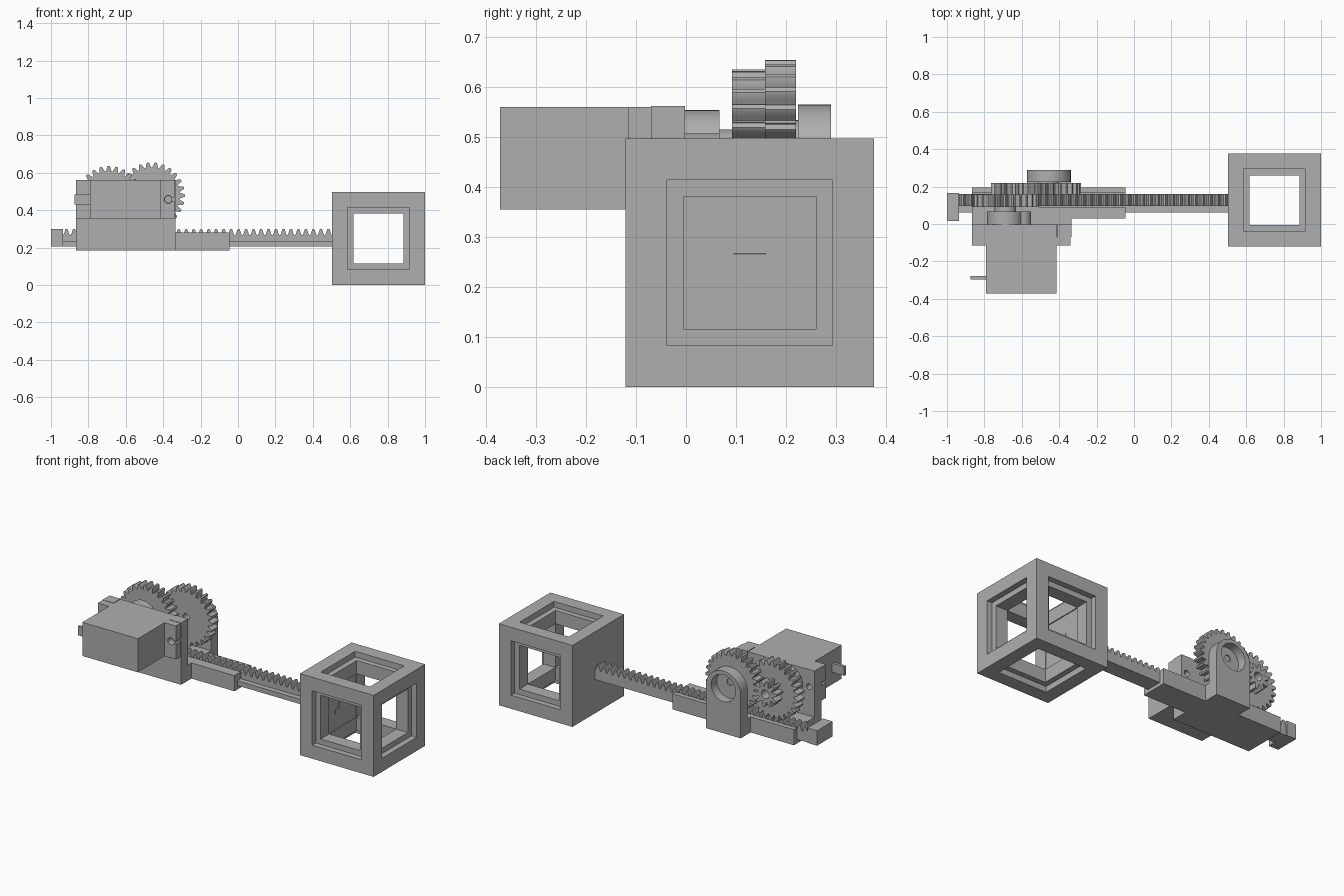
import bpy, bmesh, math

if "Cube" in bpy.data.objects:
    bpy.data.objects.remove(bpy.data.objects["Cube"], do_unlink=True)

grey = bpy.data.materials.new("plain grey")
grey.use_nodes = True
grey.diffuse_color = (0.43, 0.43, 0.43, 1)
grey.node_tree.nodes["Principled BSDF"].inputs["Base Color"].default_value = grey.diffuse_color


def finish(name, bm):
    bmesh.ops.recalc_face_normals(bm, faces=bm.faces)
    mesh = bpy.data.meshes.new(name)
    bm.to_mesh(mesh)
    bm.free()
    mesh.materials.append(grey)
    ob = bpy.data.objects.new(name, mesh)
    bpy.context.collection.objects.link(ob)
    return ob


def smooth(ob):
    bpy.ops.object.select_all(action='DESELECT')
    ob.select_set(True)
    bpy.context.view_layer.objects.active = ob
    bpy.ops.object.shade_smooth_by_angle(angle=math.radians(30))
    return ob


def box(name, x, y, z):
    bm = bmesh.new()
    bmesh.ops.create_cube(bm, size=1)
    for v in bm.verts:
        v.co = [r[0] if c < 0 else r[1] for c, r in zip(v.co, (x, y, z))]
    return finish(name, bm)


def extrude_y(name, points, y0, y1):
    """Solid from an outline in x and z, drawn out along y."""
    bm = bmesh.new()
    face = bm.faces.new([bm.verts.new((px, y0, pz)) for px, pz in points])
    new = bmesh.ops.extrude_face_region(bm, geom=[face])["geom"]
    bmesh.ops.translate(bm, vec=(0, y1 - y0, 0),
                        verts=[v for v in new if isinstance(v, bmesh.types.BMVert)])
    return finish(name, bm)


def circle(cx, cz, r, start=0, end=2 * math.pi, n=40):
    return [(cx + r * math.cos(start + (end - start) * i / n),
             cz + r * math.sin(start + (end - start) * i / n)) for i in range(n)]


def disc(name, cx, cz, r, y0, y1):
    return smooth(extrude_y(name, circle(cx, cz, r), y0, y1))


def cut(ob, cutters):
    for c in cutters:
        mod = ob.modifiers.new("cut", 'BOOLEAN')
        mod.operation = 'DIFFERENCE'
        mod.solver = 'EXACT'
        mod.object = c
    mesh = bpy.data.meshes.new_from_object(
        ob.evaluated_get(bpy.context.evaluated_depsgraph_get()))
    ob.modifiers.clear()
    ob.data = mesh
    for c in cutters:
        bpy.data.objects.remove(c, do_unlink=True)
    return ob


# Tooth outline: fraction of the pitch, fraction of the tooth height
TOOTH = [(0.0, 0), (0.16, 0), (0.28, 0.4), (0.40, 0.9), (0.46, 1),
         (0.70, 1), (0.76, 0.9), (0.88, 0.4)]


def gear(name, cx, cz, root, tip, bore, teeth, y0, y1, turn=0):
    bm = bmesh.new()
    rings = []
    for t in range(teeth):
        for f, h in TOOTH:
            a = 2 * math.pi * (t + f) / teeth + turn
            rings.append([bm.verts.new((cx + r * math.cos(a), y, cz + r * math.sin(a)))
                          for r, y in ((bore, y0), (root + (tip - root) * h, y0),
                                       (root + (tip - root) * h, y1), (bore, y1))])
    for a, b in zip(rings, rings[1:] + rings[:1]):
        for k in range(4):
            m = (k + 1) % 4
            bm.faces.new((a[k], a[m], b[m], b[k]))
    return smooth(finish(name, bm))


# Hollow cube with stepped windows on five sides; the side on the rack is closed
C = (0.7515, 0.1275, 0.2485)
H, WIN, STEP, DEPTH = 0.2485, 0.133, 0.166, 0.035
cage = box("open_cube", *[(c - H, c + H) for c in C])
cutters = []
for axis in range(3):
    span = [(c - WIN, c + WIN) for c in C]
    span[axis] = (C[axis] - (WIN + 0.006 if axis == 0 else 0.4), C[axis] + 0.4)
    cutters.append(box("window_cutter", *span))
    for side in (-1, 1):
        if axis == 0 and side < 0:
            continue
        span = [(c - STEP, c + STEP) for c in C]
        ends = (C[axis] + side * (H - DEPTH), C[axis] + side * (H + 0.1))
        span[axis] = (min(ends), max(ends))
        cutters.append(box("step_cutter", *span))
cut(cage, cutters)

# Toothed rack with a retaining lip and an end stop
PITCH, X0, X1 = 0.04, -0.94, 0.614
outline = [(X1, 0.207), (X0, 0.207)]
for i in range(int((X1 - X0) / PITCH)):
    outline += [(X0 + PITCH * (i + f), 0.266 + 0.032 * h) for f, h in TOOTH]
outline.append((X1, 0.266))
extrude_y("rack", outline, 0.095, 0.16)
box("rack_lip", (X0, X1), (0.062, 0.097), (0.207, 0.236))
box("rack_end_stop", (-1, -0.935), (0.015, 0.165), (0.207, 0.298))

# Guide channel around the rack
L, R, END = -0.865, -0.335, -0.045
box("guide_floor", (L, END), (0.03, 0.195), (0.185, 0.205))
box("guide_back_wall", (L, END), (0.165, 0.195), (0.185, 0.28))
box("guide_front_wall", (L, END), (0.03, 0.06), (0.185, 0.28))
box("guide_overhang", (L, END), (0.03, 0.092), (0.24, 0.28))

# Motor mount: base with a pair of uprights
box("mount_base", (L, R), (-0.07, 0.031), (0.185, 0.28))
box("mount_wall", (L, R), (-0.07, -0.002), (0.185, 0.356))
for name, x0, x1, hole in (("right_upright", L, -0.792, -0.83),
                           ("left_upright", -0.413, R, -0.373)):
    post = box(name, (x0, x1), (-0.07, -0.002), (0.185, 0.562))
    cut(post, [disc("hole_cutter", hole, 0.4575, 0.018, -0.2, 0.1)])

# Motor body, slotted flanges, gearbox bosses, shaft and cable tab
AX, AZ = -0.688, 0.4575
box("motor_body", (-0.79, -0.415), (-0.372, -0.003), (0.355, 0.56))
for name, x0, x1, hole, sx in (("right_flange", L, -0.788, -0.83, -0.9),
                               ("left_flange", -0.417, -0.339, -0.373, -0.3)):
    flange = box(name, (x0, x1), (-0.115, -0.07), (0.356, 0.56))
    cut(flange, [disc("hole_cutter", hole, AZ, 0.021, -0.2, 0),
                 box("slot_cutter", (min(hole, sx), max(hole, sx)),
                     (-0.2, 0), (AZ - 0.009, AZ + 0.009))])
disc("motor_large_boss", AX, AZ, 0.097, -0.005, 0.067)
disc("motor_small_boss", -0.6, AZ, 0.05, -0.005, 0.067)
disc("motor_shaft", AX, AZ, 0.058, 0.06, 0.095)
box("cable_tab", (-0.873, -0.788), (-0.296, -0.278), (0.43, 0.485))

# Drive gear on the rack, with a pinion that turns the second gear
BX, BZ = -0.461, 0.478
gear("drive_gear", AX, AZ, 0.15, 0.178, 0.026, 26, 0.092, 0.158)
gear("pinion", AX, AZ, 0.048, 0.078, 0.026, 10, 0.158, 0.22, 0.1)
gear("second_gear", BX, BZ, 0.15, 0.177, 0.02, 26, 0.158, 0.22, 0.1)
disc("second_gear_hub", BX, BZ, 0.056, 0.215, 0.228)

# Rounded bearing post behind the second gear
PX, PR, PZ = -0.455, 0.117, 0.448
post = extrude_y("bearing_post", circle(PX, PZ, PR, 0, math.pi, 32)
                 + [(PX - PR, PZ), (PX - PR, 0.185), (PX + PR, 0.185)], 0.224, 0.29)
cut(post, [disc("bore_cutter", PX, PZ + 0.012, 0.082, 0.236, 0.4),
           disc("pin_cutter", BX, BZ, 0.02, 0.1, 0.4)])
smooth(post)
box("post_foot", (PX - PR, PX + PR), (0.19, 0.226), (0.185, 0.28))
